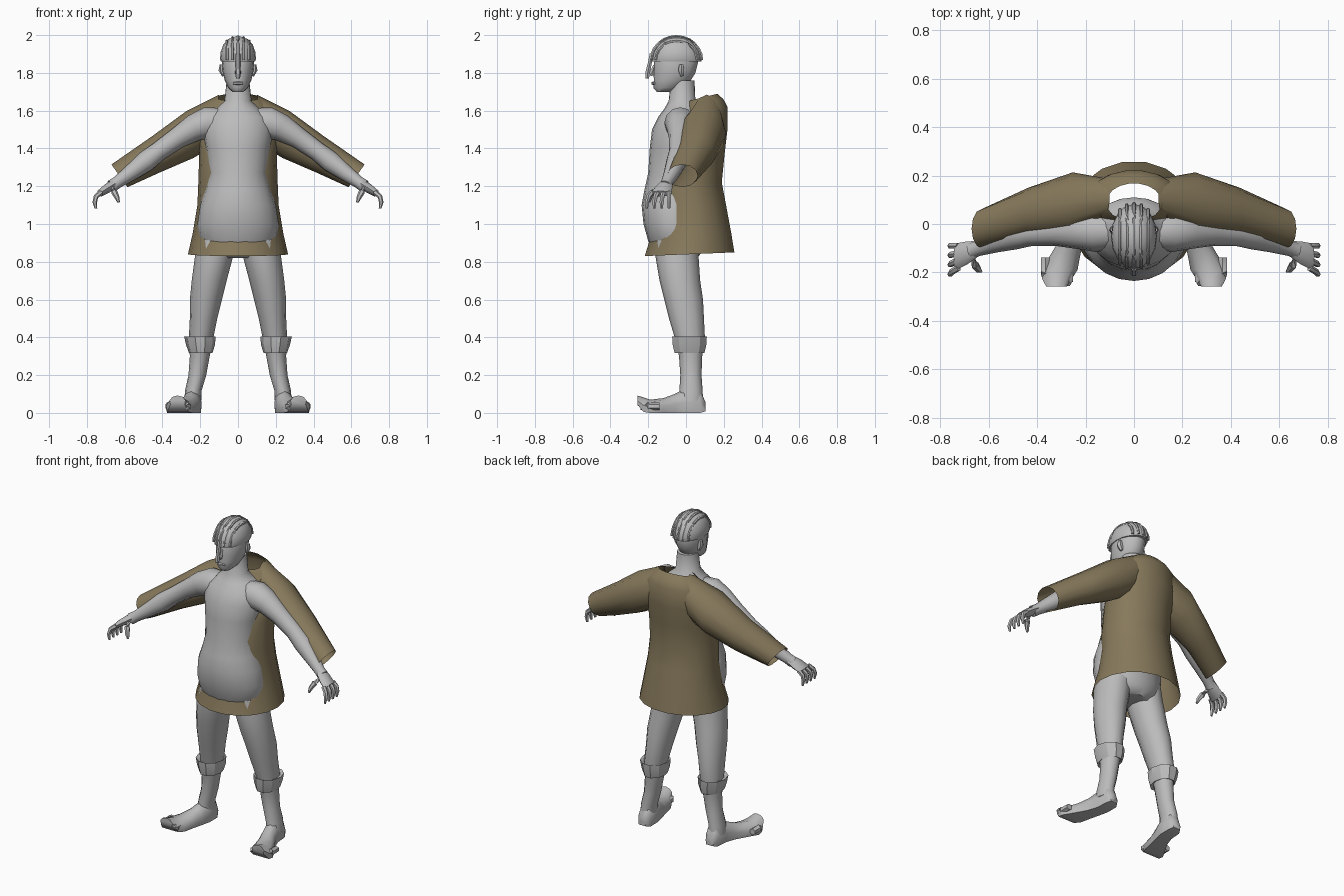
import bpy, bmesh, math
from mathutils import Vector


def material(name, rgb):
    m = bpy.data.materials.new(name)
    m.diffuse_color = (*rgb, 1)
    return m


GREY = material("pale grey", (0.5, 0.5, 0.5))
BROWN = material("olive brown cloth", (0.24, 0.19, 0.105))


def oval(z, x0, x1, y0, y1, n=16, drop=0):
    """Horizontal oval ring; drop lowers its front edge."""
    pts = []
    for i in range(n):
        a = 2 * math.pi * i / n
        s = math.sin(a)
        pts.append(Vector(((x0 + x1) / 2 + (x1 - x0) / 2 * math.cos(a),
                           (y0 + y1) / 2 + (y1 - y0) / 2 * s,
                           z - drop * (1 - s) / 2)))
    return pts


def loft(name, rings, mat, mirror=False, caps=True, angle=50):
    bm = bmesh.new()
    loops = [[bm.verts.new(p) for p in r] for r in rings]
    n = len(loops[0])
    for a, b in zip(loops, loops[1:]):
        for i in range(n):
            j = (i + 1) % n
            bm.faces.new((a[i], a[j], b[j], b[i]))
    if caps:
        bm.faces.new(loops[0])
        bm.faces.new(loops[-1])
    bmesh.ops.recalc_face_normals(bm, faces=bm.faces)
    me = bpy.data.meshes.new(name)
    bm.to_mesh(me)
    bm.free()
    me.materials.append(mat)
    me.shade_smooth()
    me.set_sharp_from_angle(angle=math.radians(angle))
    ob = bpy.data.objects.new(name, me)
    bpy.context.collection.objects.link(ob)
    if mirror:
        ob.modifiers.new("mirror", 'MIRROR').use_mirror_merge = False
    return ob


def tube(name, pts, mat, n=8, mirror=False):
    """Round limb through (x, y, z, radius) points."""
    P = [Vector(p[:3]) for p in pts]
    rings = []
    for i, p in enumerate(P):
        d = (P[min(i + 1, len(P) - 1)] - P[max(i - 1, 0)]).normalized()
        ref = Vector((0, 1, 0)) if abs(d.y) < 0.8 else Vector((1, 0, 0))
        u = d.cross(ref).normalized()
        v = d.cross(u)
        rings.append([p + pts[i][3] * (math.cos(t) * u + math.sin(t) * v)
                      for t in (2 * math.pi * k / n for k in range(n))])
    return loft(name, rings, mat, mirror)


# Torso and neck: z, half width, front y, back y
torso = [(0.82, .11, -.13, .06), (0.86, .17, -.175, .09), (0.91, .205, -.2, .1),
         (1.0, .215, -.225, .1), (1.1, .2, -.235, .1), (1.18, .175, -.22, .095),
         (1.27, .155, -.2, .09), (1.4, .17, -.192, .1), (1.5, .185, -.18, .11),
         (1.57, .17, -.145, .11), (1.61, .115, -.115, .09), (1.65, .072, -.092, .05),
         (1.76, .06, -.08, .045)]
loft("torso", [oval(z, -h, h, f, b, 20) for z, h, f, b in torso], GREY)

# Head
head = [(1.70, .03, -.155, -.08), (1.72, .052, -.172, -.02), (1.76, .07, -.17, .025),
        (1.80, .08, -.172, .05), (1.86, .086, -.168, .065), (1.94, .07, -.14, .045)]
loft("head", [oval(z, -h, h, f, b) for z, h, f, b in head], GREY)
tube("nose", [(0, -.165, 1.84, .01), (0, -.18, 1.80, .016), (0, -.178, 1.785, .012)], GREY, 6)
tube("lips", [(-.025, -.166, 1.745, .006), (0, -.174, 1.745, .01), (.025, -.166, 1.745, .006)],
     GREY, 6)
tube("ear", [(.075, -.02, 1.785, .01), (.085, -.025, 1.815, .018), (.085, -.025, 1.845, .012)],
     GREY, 6, True)

# Helmet dome, ridges and nose guard
dome = [(1.86, .09, -.185, .083), (1.875, .095, -.185, .083), (1.91, .092, -.178, .078),
        (1.95, .078, -.155, .055), (1.98, .05, -.115, .015), (1.993, .015, -.07, -.03)]
loft("helmet", [oval(z, -h, h, f, b) for z, h, f, b in dome], GREY)
for x in (0, -.03, .03, -.058, .058):
    s = math.sqrt(1 - (x / .1) ** 2)
    arc = [(x, -.051 - .135 * s * math.cos(t), 1.868 + .124 * s * math.sin(t), .008)
           for t in (math.pi * k / 12 for k in range(13))]
    tube("helmet_ridge", arc, GREY, 6)
tube("nose_guard", [(0, -.182, 1.9, .012), (0, -.192, 1.85, .012),
                    (0, -.203, 1.80, .014), (0, -.206, 1.77, .011)], GREY, 6)

# Arms
tube("arm", [(.10, -.03, 1.54, .075), (.16, -.03, 1.535, .085), (.23, -.032, 1.51, .072),
             (.32, -.035, 1.455, .056), (.42, -.04, 1.385, .05), (.49, -.05, 1.33, .055),
             (.57, -.075, 1.27, .043), (.64, -.1, 1.22, .032), (.67, -.11, 1.2, .034)],
     GREY, 12, True)

# Hands
palm = [((.65, -.105, 1.215), .035, .025), ((.69, -.12, 1.19), .048, .025),
        ((.735, -.135, 1.16), .055, .018)]
loft("palm", [[Vector(c) + Vector((t * .5 * math.sin(a), w * math.cos(a), t * .86 * math.sin(a)))
               for a in (math.pi * k / 4 for k in range(8))] for c, w, t in palm], GREY, True)
for i in range(4):
    y = -.09 - .03 * i
    tube("finger", [(.725, y, 1.168, .014), (.752, y - .006 * i, 1.145, .013),
                    (.758, y - .009 * i, 1.115, .012), (.752, y - .009 * i, 1.082, .007)],
         GREY, 6, True)
tube("thumb", [(.67, -.13, 1.195, .02), (.655, -.17, 1.17, .017), (.64, -.19, 1.14, .013),
               (.632, -.195, 1.115, .007)], GREY, 6, True)

# Legs: z, x range, y range
leg = [(.95, .0, .2, -.16, .07), (.85, .02, .225, -.165, .065), (.7, .06, .245, -.14, .075),
       (.6, .085, .255, -.115, .09), (.5, .11, .255, -.09, .095), (.4, .13, .26, -.06, .1),
       (.3, .15, .255, -.037, .086), (.2, .168, .262, -.03, .082), (.12, .192, .28, -.035, .088),
       (.06, .195, .285, -.04, .09)]
loft("leg", [oval(*r, 12) for r in leg], GREY, True)

# Rolled cuffs at the calf
cuff = [(.385, .15, .24, -.04, .08), (.405, .118, .285, -.078, .115),
        (.36, .122, .275, -.075, .112), (.318, .135, .26, -.065, .102),
        (.33, .16, .24, -.03, .08)]
loft("cuff", [oval(*r, 10) for r in cuff], GREY, True, angle=30)

# Feet, lofted from heel to toes: y, centre x, half width, top, bottom
foot = [(.102, .235, .026, .06, .008), (.075, .235, .043, .12, 0), (0, .238, .046, .13, 0),
        (-.06, .255, .05, .1, 0), (-.12, .28, .06, .078, 0), (-.19, .308, .075, .07, 0),
        (-.225, .318, .062, .082, .005), (-.258, .32, .042, .092, .045)]
rings = []
for y, cx, w, top, low in foot:
    rings.append([Vector((cx + w * x, y, low + (top - low) * h)) for x, h in
                  ((-.9, 0), (.9, 0), (1, .45), (.65, .85), (0, 1), (-.65, .85), (-1, .45))])
loft("foot", rings, GREY, True)
for i in range(4):
    x = .27 + .032 * i
    y = -.235 + .012 * i
    tube("toe", [(x, y + .06, .035, .02), (x, y, .035, .021), (x + .004, y - .012, .05, .014)],
         GREY, 6, True)

# Tunic body, open at hem and neck: z, half width, front y, back y, front drop
tunic = [(.85, .265, -.222, .26, .02), (.95, .24, -.185, .243, 0), (1.1, .215, -.166, .215, 0),
         (1.22, .21, -.165, .192, 0), (1.38, .205, -.15, .208, 0), (1.5, .215, -.09, .222, 0),
         (1.62, .185, -.01, .222, .03), (1.66, .15, 0, .2, .03), (1.69, .115, .01, .168, .04)]
loft("tunic_body", [oval(z, -h, h, f, b, 18, d) for z, h, f, b, d in tunic], BROWN, caps=False)

# Tunic sleeves, open at the ends: top x/z, bottom x/z, front y, back y
sleeve = [((.10, 1.685), (.15, 1.40), .03, .19), ((.27, 1.60), (.235, 1.35), -.05, .213),
          ((.45, 1.468), (.42, 1.27), -.05, .15), ((.67, 1.315), (.585, 1.195), -.1, .062)]
rings = []
for t, b, f, k in sleeve:
    ring = []
    for i in range(12):
        c, s = math.cos(math.pi * i / 6), math.sin(math.pi * i / 6)
        ring.append(Vector(((t[0] + b[0] + c * (t[0] - b[0])) / 2, (f + k + s * (k - f)) / 2,
                            (t[1] + b[1] + c * (t[1] - b[1])) / 2)))
    rings.append(ring)
loft("tunic_sleeve", rings, BROWN, True, caps=False)
